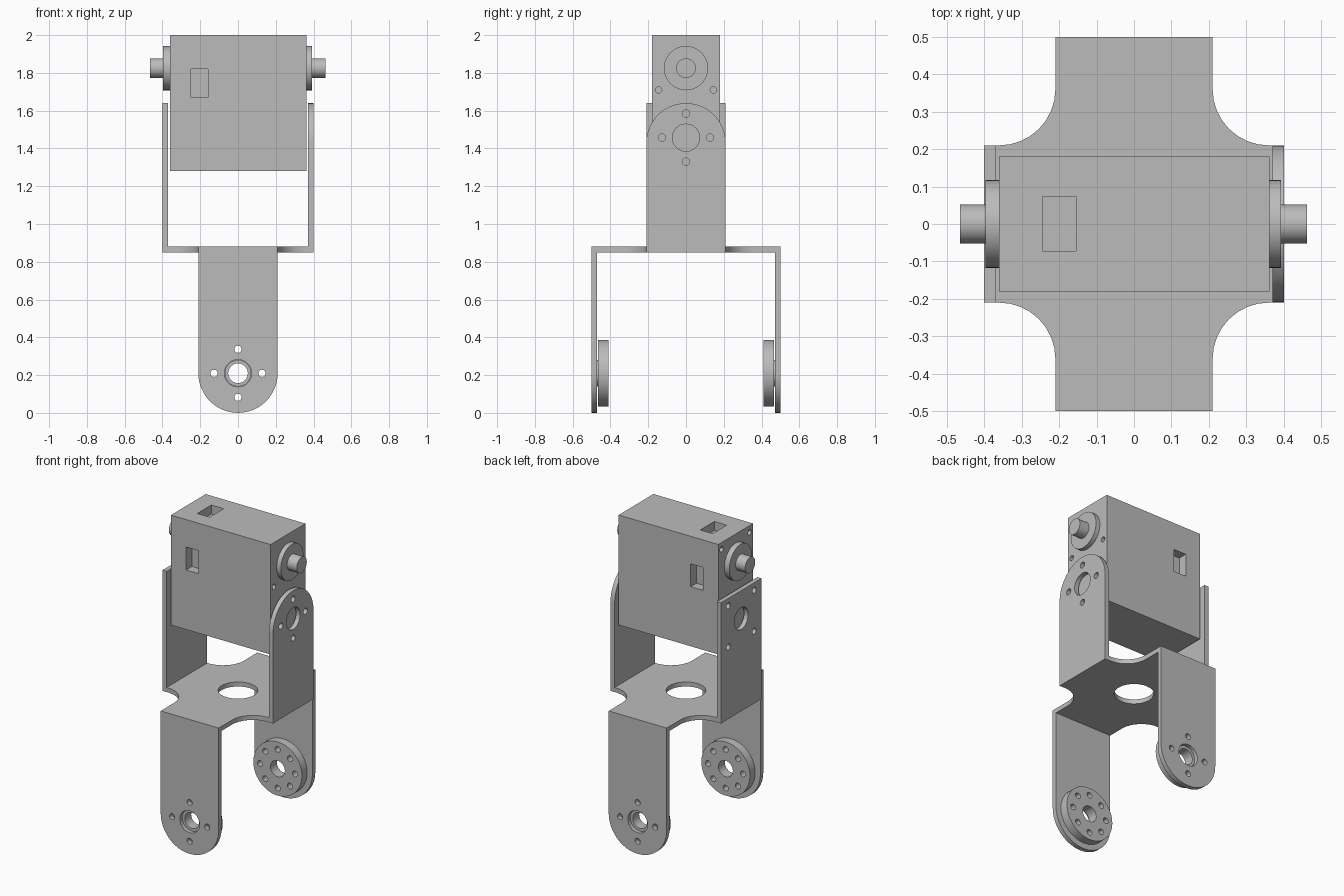
import bpy, bmesh
from math import pi, cos, sin, radians
from mathutils import Matrix, Vector

old = bpy.data.objects.get("Cube")
if old:
    bpy.data.objects.remove(old)

grey = bpy.data.materials.new("plain grey")
grey.use_nodes = True
GREY = (0.5, 0.5, 0.5, 1)
grey.diffuse_color = GREY
grey.node_tree.nodes["Principled BSDF"].inputs["Base Color"].default_value = GREY

# Axes for flat profiles: facing up, facing x, facing y
FACE_Z = Matrix.Identity(3)
FACE_X = Matrix(((0, 0, 1), (1, 0, 0), (0, 1, 0)))
FACE_Y = Matrix(((1, 0, 0), (0, 0, -1), (0, 1, 0)))


def arc(cx, cy, r, start, end, steps):
    angles = [radians(start + (end - start) * i / steps) for i in range(steps + 1)]
    return [(cx + r * cos(a), cy + r * sin(a)) for a in angles]


def circle(cx, cy, r, sides=32):
    return arc(cx, cy, r, 0, 360, sides)[:-1]


def ring_of_holes(cy, spread, r, count, turn=0):
    return [circle(spread * cos(a), cy + spread * sin(a), r, 16)
            for a in (turn + 2 * pi * i / count for i in range(count))]


def add_mesh(name, mesh):
    obj = bpy.data.objects.new(name, mesh)
    bpy.context.collection.objects.link(obj)
    mesh.materials.clear()
    mesh.materials.append(grey)
    return obj


def plate(name, outlines, thickness, axes, centre):
    """Extrude an outline, with holes, into a flat part."""
    curve = bpy.data.curves.new(name, "CURVE")
    curve.dimensions = "2D"
    curve.fill_mode = "BOTH"
    curve.extrude = thickness / 2
    for points in outlines:
        spline = curve.splines.new("POLY")
        spline.points.add(len(points) - 1)
        for p, (u, v) in zip(spline.points, points):
            p.co = (u, v, 0, 1)
        spline.use_cyclic_u = True
    temp = bpy.data.objects.new(name + " curve", curve)
    bpy.context.collection.objects.link(temp)
    bpy.context.view_layer.update()
    mesh = bpy.data.meshes.new_from_object(
        temp.evaluated_get(bpy.context.evaluated_depsgraph_get()))
    bpy.data.objects.remove(temp)
    mesh.transform(Matrix.Translation(centre) @ axes.to_4x4())
    bm = bmesh.new()
    bm.from_mesh(mesh)
    bmesh.ops.remove_doubles(bm, verts=bm.verts, dist=0.0001)
    bmesh.ops.recalc_face_normals(bm, faces=bm.faces)
    bm.to_mesh(mesh)
    bm.free()
    mesh.name = name
    return add_mesh(name, mesh)


def block(name, low, high):
    low, high = Vector(low), Vector(high)
    bm = bmesh.new()
    bmesh.ops.create_cube(bm, size=1)
    bmesh.ops.scale(bm, vec=high - low, verts=bm.verts)
    bmesh.ops.translate(bm, vec=(low + high) / 2, verts=bm.verts)
    mesh = bpy.data.meshes.new(name)
    bm.to_mesh(mesh)
    bm.free()
    return add_mesh(name, mesh)


def cut(obj, cutters):
    for cutter in cutters:
        mod = obj.modifiers.new("cut", "BOOLEAN")
        mod.object, mod.operation, mod.solver = cutter, "DIFFERENCE", "EXACT"
    bpy.context.view_layer.update()
    mesh = bpy.data.meshes.new_from_object(
        obj.evaluated_get(bpy.context.evaluated_depsgraph_get()))
    obj.modifiers.clear()
    obj.data = mesh
    for cutter in cutters:
        bpy.data.objects.remove(cutter)


W, T = 0.21, 0.03          # half width and thickness of the bracket straps
BASE, TOP = 0.85, 1.64     # bottom of the bridge, top of the upper arms

# Motor housing with blind pockets and screw holes
housing = block("motor_housing", (-0.36, -0.18, 1.28), (0.362, 0.18, 2))
cutters = [block("top pocket", (-0.245, -0.072, 1.94), (-0.155, 0.074, 2.1))]
for s in (-1, 1):
    cutters.append(block("side pocket", (-0.25, s * 0.18 - 0.06, 1.67),
                         (-0.16, s * 0.18 + 0.06, 1.82)))
    for x, z in ((-0.36, 1.955), (0.362, 1.71)):
        cutters.append(plate("screw hole", [circle(s * 0.145, z, 0.017, 16)],
                             0.08, FACE_X, (x, 0, 0)))
cut(housing, cutters)

# Output flanges and shafts
for side, s, x0, x1, x2 in (("left", 1, 0.362, 0.392, 0.462),
                            ("right", -1, 0.36, 0.396, 0.465)):
    plate(side + "_flange", [circle(0, 1.825, 0.117, 48)], x1 - x0, FACE_X,
          (s * (x0 + x1) / 2, 0, 0))
    plate(side + "_shaft", [circle(0, 1.825, 0.052)], x2 - x1, FACE_X,
          (s * (x1 + x2) / 2, 0, 0))

# Cross-shaped bridge with scooped corners and a centre hole
ex, ey, scoop = 0.40 - T, 0.50 - T, 0.15
corner = arc(W + scoop, W + scoop, scoop, 270, 180, 8)
quarter = [(ex, W)] + corner + [(W, ey)]
half = quarter + [(-x, y) for x, y in reversed(quarter)]
outline = half + [(-x, -y) for x, y in half]
plate("bridge", [outline, circle(0, 0, 0.118)], T, FACE_Z, (0, 0, BASE + T / 2))

# Upper arms: one rounded, one square
HUB = 1.457
round_top = [(-W, BASE), (W, BASE)] + arc(0, TOP - W, W, 0, 180, 24)
plate("upper_left_arm",
      [round_top, circle(0, HUB, 0.072)] + ring_of_holes(HUB, 0.127, 0.02, 4),
      T, FACE_X, (0.385, 0, 0))
square_top = [(-W, BASE), (W, BASE), (W, TOP), (-W, TOP)]
plate("upper_right_arm",
      [square_top, circle(0, HUB, 0.072)] + ring_of_holes(HUB, 0.19, 0.02, 4, pi / 4),
      T, FACE_X, (-0.385, 0, 0))

# Lower arms with drilled horn discs on their inner faces
AXLE = 0.21
round_foot = [(W, BASE + T), (-W, BASE + T)] + arc(0, AXLE, W, 180, 360, 24)
for side, s in (("front", -1), ("back", 1)):
    plate(side + "_lower_arm",
          [round_foot, circle(0, AXLE, 0.072)] + ring_of_holes(AXLE, 0.127, 0.019, 4),
          T, FACE_Y, (0, s * 0.485, 0))
    plate(side + "_horn_disc",
          [circle(0, AXLE, 0.176, 48), circle(0, AXLE, 0.052)]
          + ring_of_holes(AXLE, 0.127, 0.019, 8),
          0.055, FACE_Y, (0, s * 0.4375, 0))
    plate(side + "_horn_hub", [circle(0, AXLE, 0.07), circle(0, AXLE, 0.052)],
          0.012, FACE_Y, (0, s * 0.471, 0))

# Smooth round walls, keep edges crisp
bpy.ops.object.select_all(action="DESELECT")
for obj in bpy.context.scene.objects:
    if obj.type == "MESH":
        obj.select_set(True)
        bpy.context.view_layer.objects.active = obj
bpy.ops.object.shade_smooth_by_angle(angle=radians(30))
